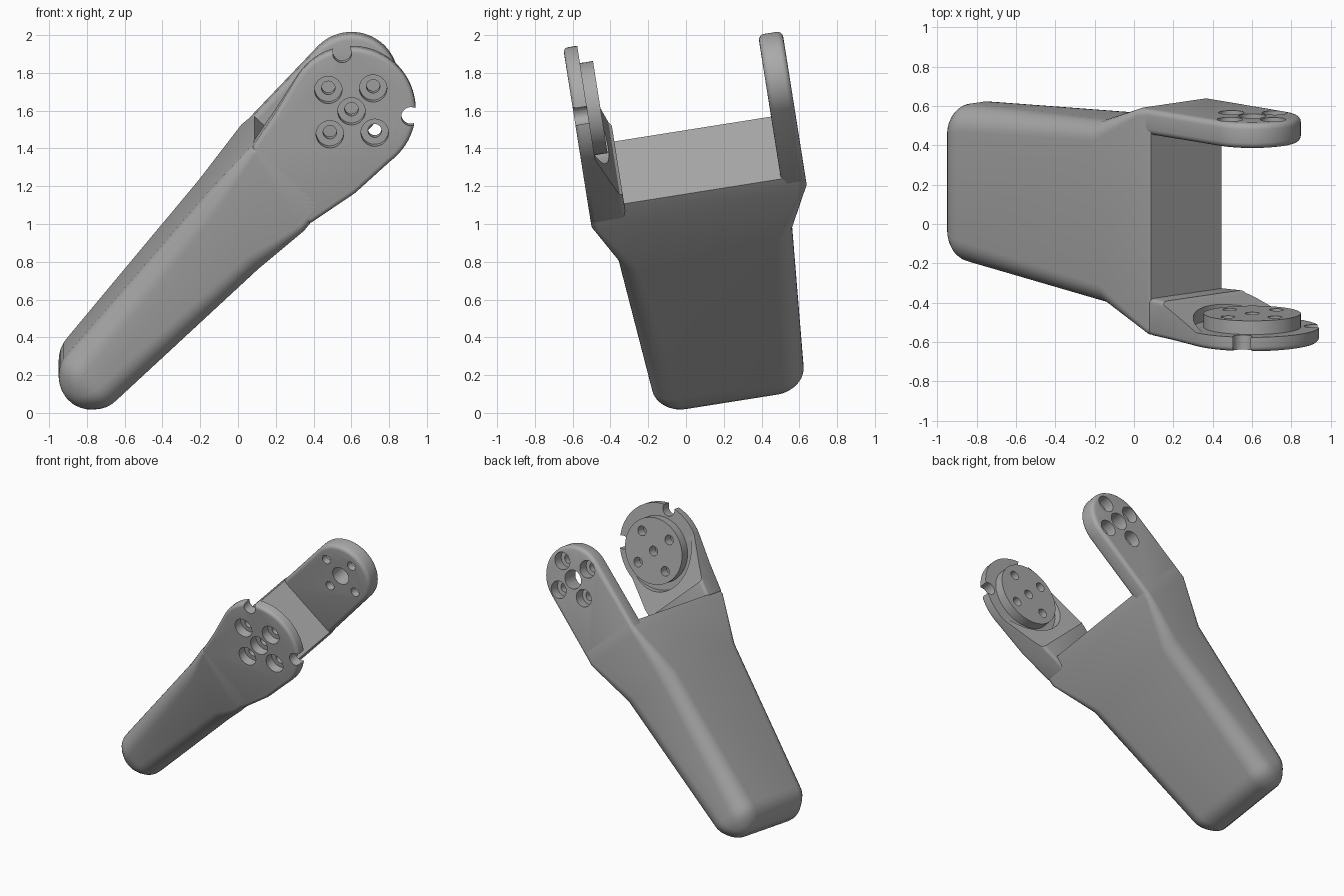
import bpy, bmesh, math
from mathutils import Matrix, Vector

cube = bpy.data.objects.get("Cube")
if cube:
    bpy.data.objects.remove(cube)

# Frame of the part: u runs along the handle, v across it, w along the hinge
lean, tilt = math.radians(47), math.radians(9)
c, s = math.cos(lean), math.sin(lean)
axes = Matrix(((c, -s, 0), (0, 0, 1), (s, c, 0))).to_4x4()
FRAME = Matrix.Rotation(tilt, 4, 'X') @ Matrix.Translation((-0.77, 0, 0.2)) @ axes
HUB = 2.01

grey = bpy.data.materials.new("plain grey")
grey.use_nodes = True
grey.diffuse_color = (0.4, 0.4, 0.4, 1)
grey.node_tree.nodes["Principled BSDF"].inputs["Base Color"].default_value = (0.4, 0.4, 0.4, 1)


def make_object(name, bm):
    bmesh.ops.transform(bm, matrix=FRAME, verts=bm.verts)
    bmesh.ops.recalc_face_normals(bm, faces=bm.faces)
    mesh = bpy.data.meshes.new(name)
    bm.to_mesh(mesh)
    bm.free()
    mesh.materials.append(grey)
    ob = bpy.data.objects.new(name, mesh)
    bpy.context.collection.objects.link(ob)
    return ob


def loft(bm, rings):
    loops = [[bm.verts.new(p) for p in ring] for ring in rings]
    n = len(loops[0])
    for a, b in zip(loops, loops[1:]):
        for i in range(n):
            j = (i + 1) % n
            bm.faces.new((a[i], a[j], b[j], b[i]))
    bm.faces.new(loops[0])
    bm.faces.new(loops[-1])


def prisms(name, outlines, lo, hi, across=False):
    """Extrude u-v outlines along w, or u-w outlines along v."""
    bm = bmesh.new()
    for pts in outlines:
        loft(bm, [[(a, d, b) if across else (a, b, d) for a, b in pts] for d in (lo, hi)])
    return make_object(name, bm)


def arc(u, v, r, start=0, end=360, n=40):
    count = n if end - start == 360 else n + 1
    angles = [math.radians(start + (end - start) * i / n) for i in range(count)]
    return [(u + r * math.cos(t), v + r * math.sin(t)) for t in angles]


def bolt_circle(spread, r):
    return [arc(HUB + spread * du, spread * dv, r, n=28)
            for du, dv in ((1, 0), (0, 1), (-1, 0), (0, -1))]


def finish(ob, cutters=(), bevel=0):
    if bevel:
        m = ob.modifiers.new("rounding", 'BEVEL')
        m.width, m.segments = bevel, 4
        m.limit_method, m.angle_limit = 'ANGLE', math.radians(50)
    for cutter in cutters:
        m = ob.modifiers.new("cut", 'BOOLEAN')
        m.operation, m.solver, m.object = 'DIFFERENCE', 'EXACT', cutter
    graph = bpy.context.evaluated_depsgraph_get()
    mesh = bpy.data.meshes.new_from_object(ob.evaluated_get(graph))
    ob.modifiers.clear()
    ob.data = mesh
    for cutter in cutters:
        bpy.data.objects.remove(cutter)
    bpy.ops.object.select_all(action='DESELECT')
    ob.select_set(True)
    bpy.context.view_layer.objects.active = ob
    bpy.ops.object.shade_smooth_by_angle(angle=math.radians(32))


def section(u, h, w0, w1, r, slant=0):
    """Rounded rectangle across the handle; the front side may be slanted."""
    ring = []
    for sv, sw, start in ((1, 1, 0), (-1, 1, 90), (-1, -1, 180), (1, -1, 270)):
        cv = sv * (h - r)
        cw = w1 - r if sw > 0 else w0 + r
        for v, w in arc(cv, cw, r, start, start + 90, 7):
            shift = slant * v if sw < 0 else 0
            ring.append((u + shift, v, w))
    return ring


# Handle: rounded foot, tapered body and flared shoulders
rings = []
for i in range(1, 9):
    t = math.radians(90 * i / 8)
    h, inset = 0.18 * math.sin(t), 0.13 * (1 - math.sin(t))
    rings.append(section(-0.18 * math.cos(t), h, -0.16 + inset, 0.655 - inset, min(0.95 * h, 0.13)))
rings += [
    section(1.08, 0.238, -0.228, 0.71, 0.1, 0.2),
    section(1.43, 0.257, -0.34, 0.82, 0.04, 0.25),
    section(1.52, 0.245, -0.34, 0.82, 0.03),
]
bm = bmesh.new()
loft(bm, rings)
finish(make_object("handle", bm))

# Rear arm with counterbored bolt holes and an open centre
outline = [(1.44, 0.25), (1.44, -0.25)] + arc(HUB, 0, 0.247, -90, 90)
rear = prisms("rear_arm", [outline], 0.69, 0.82)
finish(rear, [
    prisms("rear_counterbores", bolt_circle(0.155, 0.065), 0.74, 0.9),
    prisms("rear_bolt_holes", bolt_circle(0.155, 0.035), 0.6, 0.9),
    prisms("rear_centre_hole", [arc(HUB, 0, 0.07)], 0.6, 0.9),
], bevel=0.03)

# Front arm: wide round plate, thick root, recess around the hub, rim notches
outline = [(1.5, 0.25), (1.41, -0.25), (1.7, -0.315)] + arc(HUB, 0, 0.34, -100, 100)
outline += [(1.72, 0.285)]
front = prisms("front_arm", [outline], -0.34, -0.15)
slope = [(1.62, -0.14), (1.64, -0.165), (1.95, -0.265), (2.6, -0.265), (2.6, 0), (1.62, 0)]
notches = [arc(HUB + 0.315 * math.cos(a), 0.315 * math.sin(a), 0.05)
           for a in (math.radians(52), math.radians(-52))]
finish(front, [
    prisms("slope_cutter", [slope], -0.6, 0.6, across=True),
    prisms("recess_cutter", [arc(HUB, 0, 0.3, n=64)], -0.265, 0),
    prisms("notch_cutter", notches, -0.5, 0),
    prisms("screw_cutter", bolt_circle(0.168, 0.073) + [arc(HUB, 0, 0.073)], -0.5, 0),
], bevel=0.025)

# Hub disc on the inner side of the front arm
disc = prisms("hub_disc", [arc(HUB, 0, 0.247, n=64)], -0.27, -0.195)
finish(disc, [
    prisms("disc_holes", bolt_circle(0.168, 0.036) + [arc(HUB, 0, 0.036)], -0.4, 0),
])
